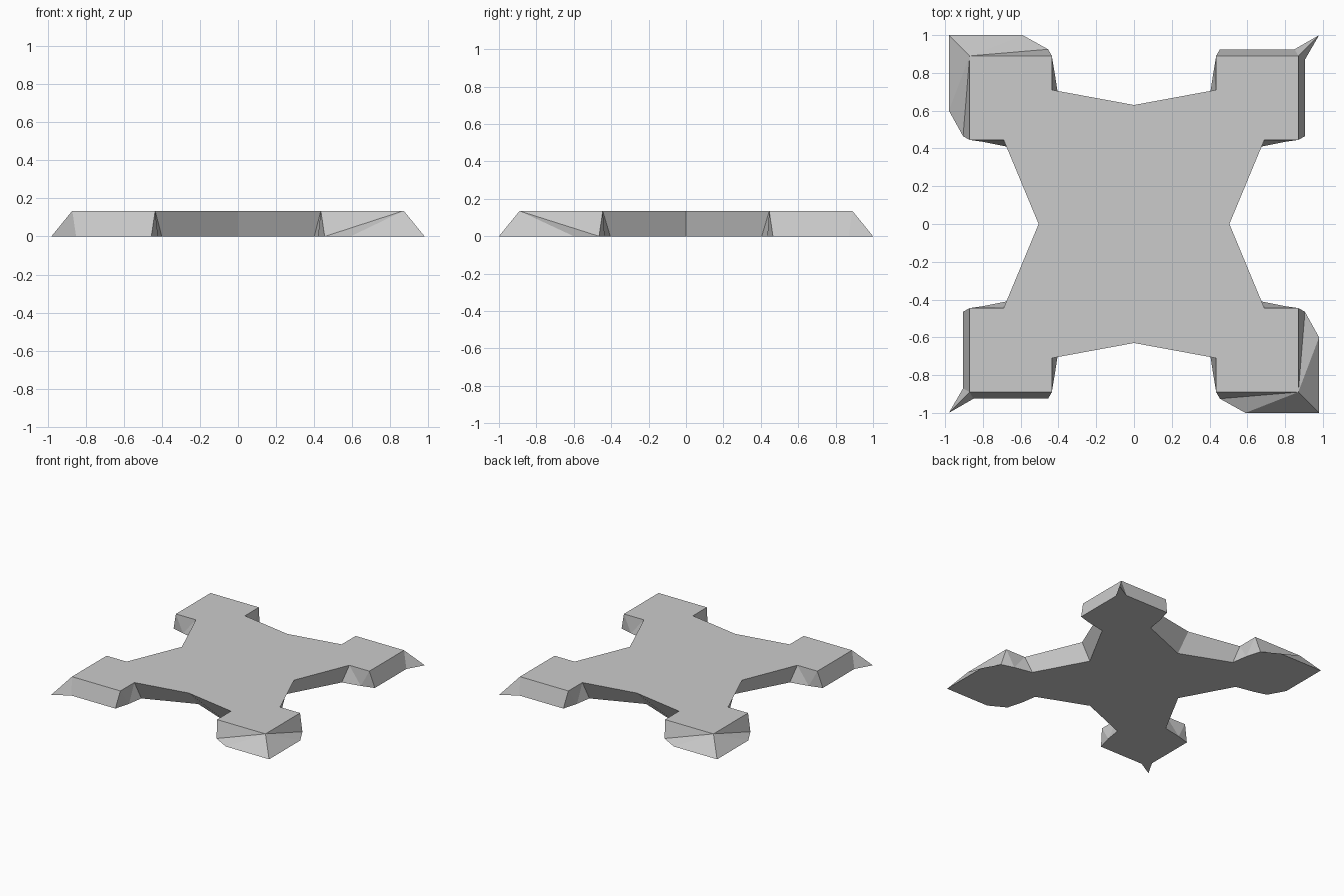
import bpy, bmesh

if "Cube" in bpy.data.objects:
    bpy.data.objects.remove(bpy.data.objects["Cube"])

H = 0.135  # plate thickness

# Top outline of one quadrant, from the y axis round to the x axis
TOP = [(0, .63), (.435, .71), (.435, .89), (.87, .89), (.87, .445), (.69, .445), (.505, 0)]

# Bottom outline: undercut waist, then a flared foot ending in a pointed tip
NECK_Y = [(0, .51), (.40, .67), (.42, .80), (.455, .925)]
NECK_X = [(.905, .465), (.80, .435), (.65, .405), (.43, 0)]
BROAD = [(.59, 1), (.98, 1), (.98, .60)]      # wide skirt foot
SPIKED = [(.85, .925), (.98, 1), (.905, .87)]  # narrow spike foot

# Walls: t = top point, b = bottom point
WALLS = ["t0 b0 b1 t1", "t1 b1 b2", "t1 b2 t2", "t2 b2 b3",
         "t2 b3 t3", "t3 b3 b4", "t3 b4 b5",
         "t3 b5 b6", "t3 b6 b7", "t3 b7 t4",
         "t4 b7 b8", "t4 b8 t5", "t5 b8 b9", "t5 b9 b10 t6"]


def add_quadrant(bm, sx, sy):
    foot = SPIKED if sx == sy else BROAD
    low = NECK_Y + foot + NECK_X
    v = {f"t{i}": bm.verts.new((x * sx, y * sy, H)) for i, (x, y) in enumerate(TOP)}
    v.update({f"b{i}": bm.verts.new((x * sx, y * sy, 0)) for i, (x, y) in enumerate(low)})
    for wall in WALLS:
        bm.faces.new([v[k] for k in wall.split()])
    # quarter caps meeting at the centre
    for key, n, z in (("t", len(TOP), H), ("b", len(low), 0)):
        centre = bm.verts.new((0, 0, z))
        bm.faces.new([centre] + [v[f"{key}{i}"] for i in range(n)])


bm = bmesh.new()
for sx in (1, -1):
    for sy in (1, -1):
        add_quadrant(bm, sx, sy)
bmesh.ops.remove_doubles(bm, verts=bm.verts, dist=1e-4)
bmesh.ops.recalc_face_normals(bm, faces=bm.faces)

# Merge the quarter caps into single flat faces
centres = [v for v in bm.verts if v.co.xy.length < 1e-4]
bmesh.ops.dissolve_verts(bm, verts=centres)

mesh = bpy.data.meshes.new("star_plate")
bm.to_mesh(mesh)
bm.free()
bpy.context.collection.objects.link(bpy.data.objects.new("star_plate", mesh))
